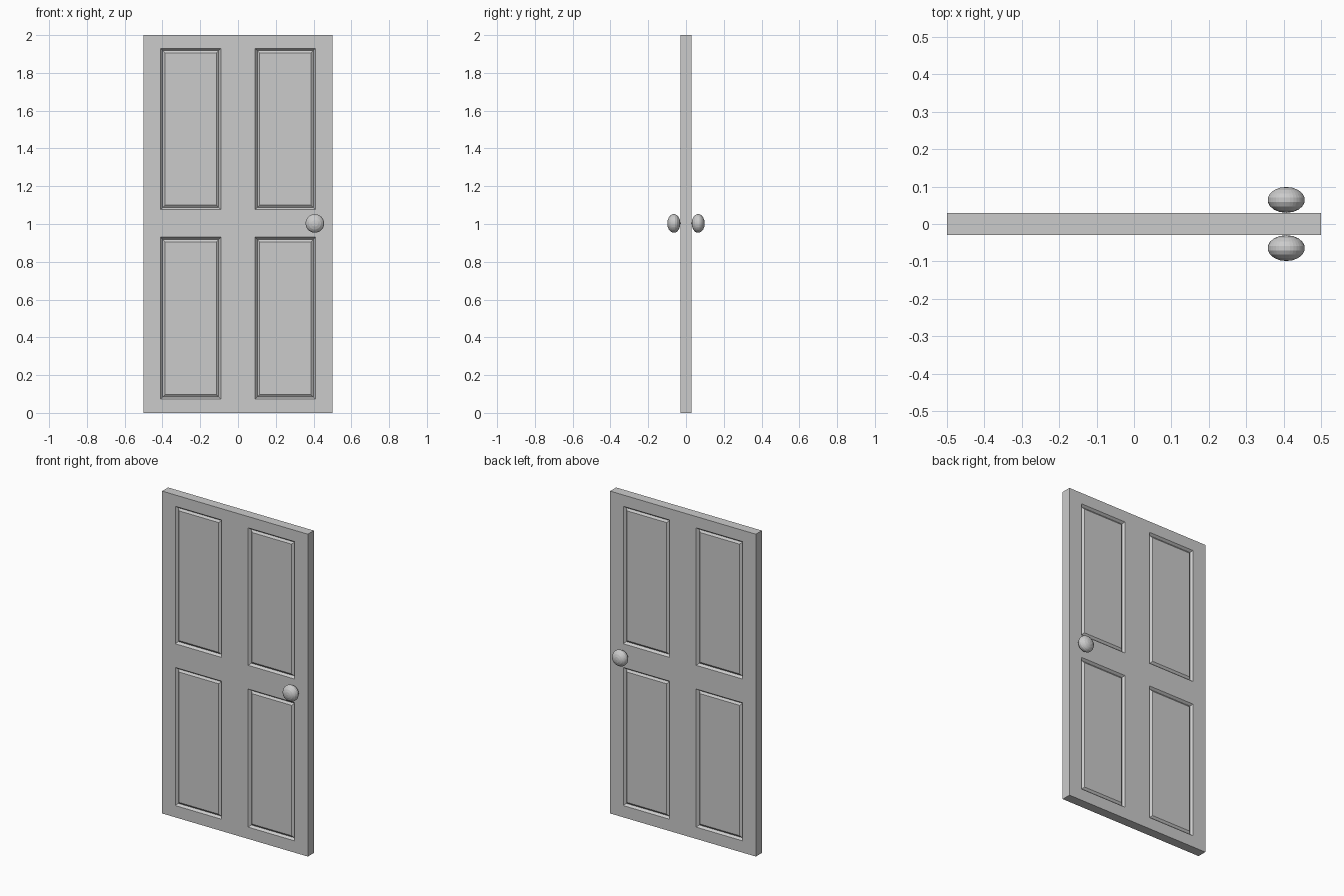
import bpy, bmesh
from math import radians
from mathutils import Matrix, Vector

if "Cube" in bpy.data.objects:
    bpy.data.objects.remove(bpy.data.objects["Cube"])

T = 0.0295                      # half thickness of the slab
XS = (-0.41, -0.091, 0.091, 0.41)
ZS = (0.073, 0.93, 1.077, 1.93)


def finish(bm, name):
    mesh = bpy.data.meshes.new(name)
    bm.to_mesh(mesh)
    bm.free()
    ob = bpy.data.objects.new(name, mesh)
    bpy.context.collection.objects.link(ob)
    return ob


# Door slab, cut into a grid so the four panels can be inset on both sides
bm = bmesh.new()
bmesh.ops.create_cube(bm, size=1, matrix=Matrix.Translation((0, 0, 1)) @ Matrix.Diagonal((1, 2 * T, 2, 1)))
for axis, cuts in ((Vector((1, 0, 0)), XS), (Vector((0, 0, 1)), ZS)):
    for c in cuts:
        bmesh.ops.bisect_plane(bm, geom=bm.verts[:] + bm.edges[:] + bm.faces[:],
                               plane_co=axis * c, plane_no=axis)


def is_panel(f):
    c = f.calc_center_median()
    return (abs(f.normal.y) > 0.9 and XS[0] < c.x < XS[3] and abs(c.x) > XS[2]
            and (ZS[0] < c.z < ZS[1] or ZS[2] < c.z < ZS[3]))


bm.normal_update()
panels = [f for f in bm.faces if is_panel(f)]
# Sloped groove down, then slope back up to the raised panel
for thick, depth in ((0.016, -0.014), (0.018, 0.010)):
    bmesh.ops.inset_individual(bm, faces=panels, thickness=thick, depth=depth)
finish(bm, "door_slab")

# Flattened round knobs, one on each face
for side, name in ((-1, "front_knob"), (1, "back_knob")):
    bm = bmesh.new()
    m = (Matrix.Translation((0.407, side * 0.0645, 1.003)) @ Matrix.Diagonal((0.05, 0.0345, 0.05, 1))
         @ Matrix.Rotation(radians(90), 4, 'X'))
    bmesh.ops.create_uvsphere(bm, u_segments=32, v_segments=9, radius=1, matrix=m)
    finish(bm, name)
